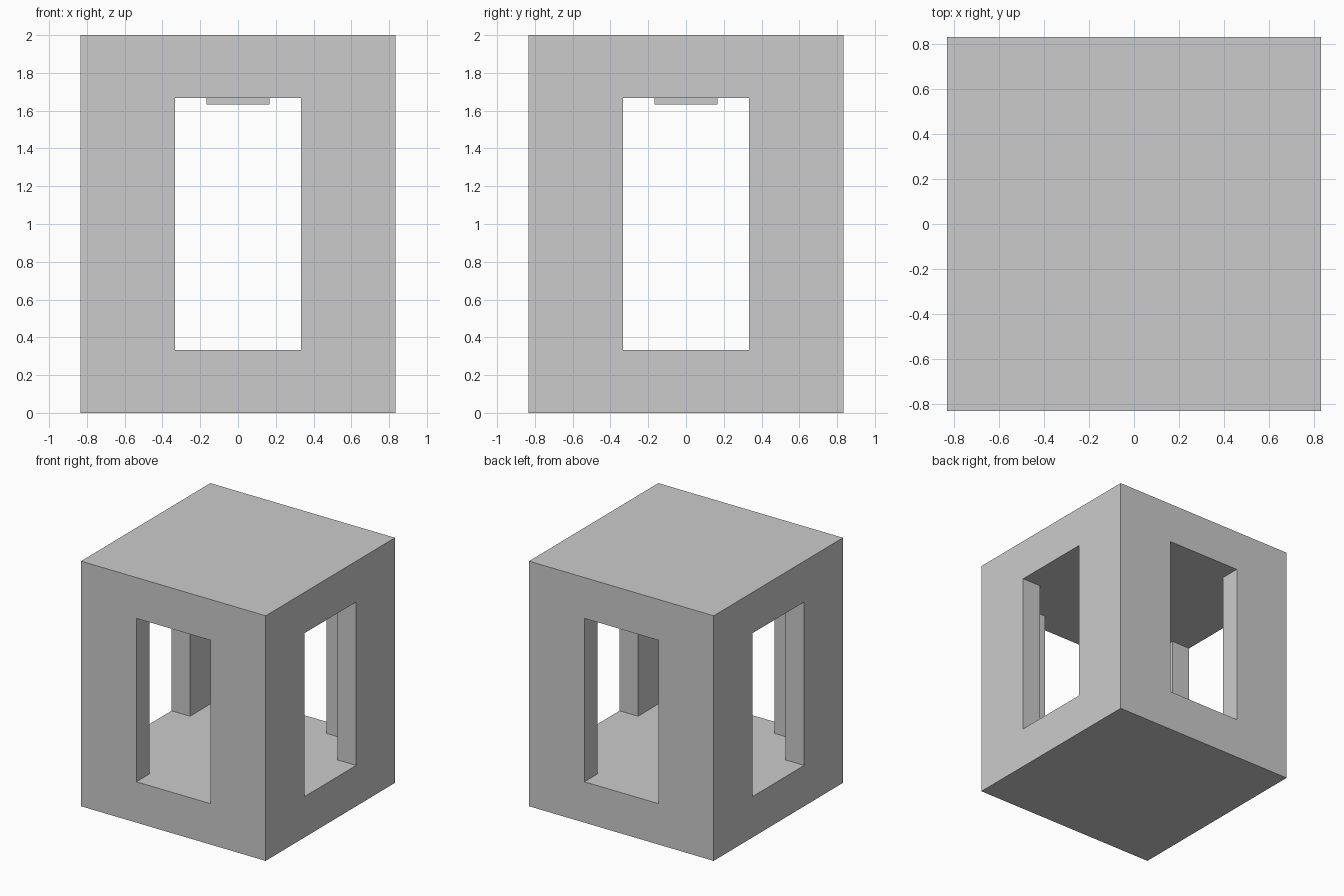
import bpy, bmesh

if "Cube" in bpy.data.objects:
    bpy.data.objects.remove(bpy.data.objects["Cube"])

U = 1 / 6  # design module: body is 10 x 10 x 12 modules


def make_object(name, bm):
    bmesh.ops.recalc_face_normals(bm, faces=bm.faces)
    mesh = bpy.data.meshes.new(name)
    bm.to_mesh(mesh)
    bm.free()
    obj = bpy.data.objects.new(name, mesh)
    bpy.context.collection.objects.link(obj)
    return obj


def prism(name, outline, z0, z1):
    """Extrude a plan outline from z0 to z1 (all in modules)."""
    bm = bmesh.new()
    face = bm.faces.new([bm.verts.new((x * U, y * U, z0 * U)) for x, y in outline])
    geom = bmesh.ops.extrude_face_region(bm, geom=[face])["geom"]
    verts = [v for v in geom if isinstance(v, bmesh.types.BMVert)]
    bmesh.ops.translate(bm, verts=verts, vec=(0, 0, (z1 - z0) * U))
    return make_object(name, bm)


def square(h):
    return [(-h, -h), (h, -h), (h, h), (-h, h)]


# Outer body: solid block with thick base and roof
body = prism("lantern_body", square(5), 0, 12)

# Hollow: square room with four window arms, one quarter turned four times
outline = []
quarter = [(4, -4), (4, -2), (6, -2), (6, 2), (4, 2)]
for _ in range(4):
    outline += quarter
    quarter = [(-y, x) for x, y in quarter]
hollow = prism("hollow_cutter", outline, 2, 10)
hollow.hide_render = True

cut = body.modifiers.new("hollow", 'BOOLEAN')
cut.operation = 'DIFFERENCE'
cut.solver = 'EXACT'
cut.object = hollow
bpy.context.view_layer.objects.active = body
body.select_set(True)
bpy.ops.object.modifier_apply(modifier=cut.name)
bpy.data.objects.remove(hollow)

# Flat lamp plate under the ceiling
prism("ceiling_lamp", square(1), 9.8, 10)
